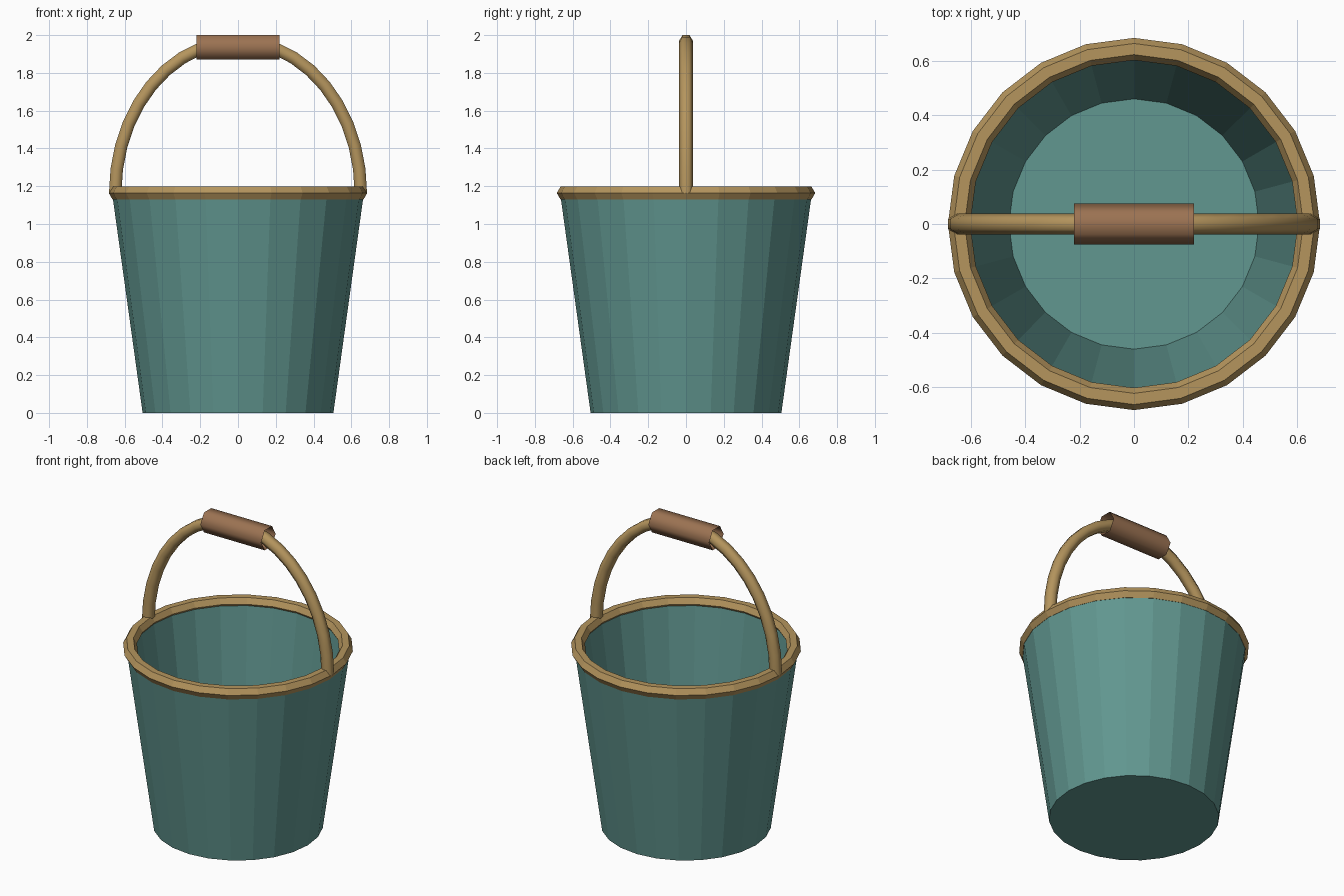
import bpy, bmesh
from math import sin, cos, pi, radians

if "Cube" in bpy.data.objects:
    bpy.data.objects.remove(bpy.data.objects["Cube"])

SIDES = 24


def material(name, rgb):
    m = bpy.data.materials.new(name)
    m.diffuse_color = (*rgb, 1)
    m.use_nodes = True
    m.node_tree.nodes["Principled BSDF"].inputs["Base Color"].default_value = m.diffuse_color
    return m


teal = material("teal", (0.12, 0.31, 0.28))
tan = material("tan", (0.46, 0.30, 0.11))
brown = material("brown", (0.33, 0.17, 0.085))


def skin(name, rings, mat, close_rings=False, caps=False, smooth=False):
    """Join successive closed rings of points with quads."""
    bm = bmesh.new()
    vs = [[bm.verts.new(p) for p in ring] for ring in rings]
    n = len(vs[0])
    pairs = list(zip(vs, vs[1:]))
    if close_rings:
        pairs.append((vs[-1], vs[0]))
    for a, b in pairs:
        for i in range(n):
            j = (i + 1) % n
            bm.faces.new((a[i], a[j], b[j], b[i]))
    if caps:
        bm.faces.new(vs[0][::-1])
        bm.faces.new(vs[-1])
    for f in bm.faces:
        f.smooth = smooth and len(f.verts) == 4
    bmesh.ops.recalc_face_normals(bm, faces=bm.faces)
    me = bpy.data.meshes.new(name)
    bm.to_mesh(me)
    bm.free()
    me.materials.append(mat)
    ob = bpy.data.objects.new(name, me)
    bpy.context.collection.objects.link(ob)
    return ob


def level(r, z):
    return [(r * cos(2 * pi * i / SIDES), r * sin(2 * pi * i / SIDES), z)
            for i in range(SIDES)]


# Tapered bucket wall with thickness, outer base to inner floor
skin("bucket_body",
     [level(r, z) for r, z in [(0.505, 0), (0.666, 1.16), (0.61, 1.16), (0.46, 0.05)]],
     teal, caps=True)

# Rim: ring with a hexagonal section
skin("rim",
     [level(0.643 + 0.041 * cos(k * pi / 3), 1.164 + 0.041 * sin(k * pi / 3))
      for k in range(6)], tan, close_rings=True)

# Handle: hexagonal bar swept along a half ellipse
A, H, BASE, R = 0.65, 0.802, 1.165, 0.038
STEPS = 20
arch = []
for s in range(STEPS + 1):
    t = pi * s / STEPS
    nx, nz = H * cos(t), A * sin(t)
    d = (nx * nx + nz * nz) ** 0.5
    nx, nz = nx / d, nz / d
    ring = []
    for k in range(6):
        u, v = R * sin(k * pi / 3), R * cos(k * pi / 3)
        ring.append((A * cos(t) + nx * u, v, BASE + H * sin(t) + nz * u))
    arch.append(ring)
skin("handle", arch, tan, caps=True, smooth=True)

# Grip: open hexagonal sleeve around the top of the handle
skin("grip",
     [[(x, 0.075 * cos(k * pi / 3), 1.935 + 0.075 * sin(k * pi / 3)) for k in range(6)]
      for x in (-0.22, 0.22)], brown, smooth=True)
